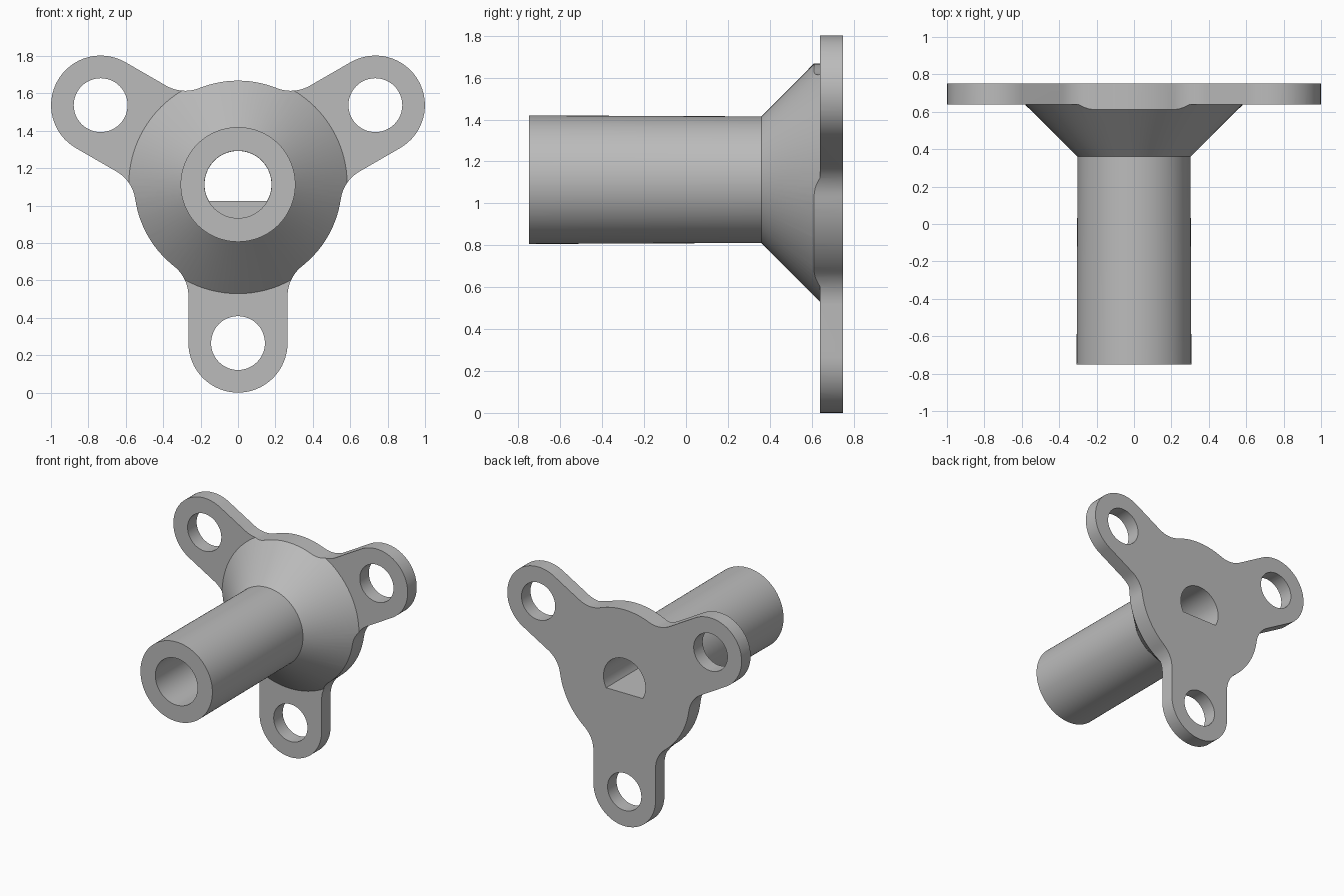
import bpy, bmesh
from math import sin, cos, atan2, asin, radians, degrees, pi
from mathutils import Matrix

if "Cube" in bpy.data.objects:
    bpy.data.objects.remove(bpy.data.objects["Cube"])

CENTRE_Z = 1.113      # height of the tube axis
ARM, ARM_R = 0.848, 0.265
HOLE_R, BORE_R, FLAT = 0.144, 0.18, -0.088
LOBE_R, FILLET_R, FILLET_U = 0.555, 0.204, 0.597
ARM_ANGLES = (-90, 30, 150)

metal = bpy.data.materials.new("plain grey")
metal.use_nodes = True
grey = (0.5, 0.5, 0.5, 1)
metal.diffuse_color = grey
metal.node_tree.nodes["Principled BSDF"].inputs["Base Color"].default_value = grey


def arc(cx, cy, r, start, end, n):
    """Points on an arc, angles in degrees, both ends included."""
    steps = [radians(start + (end - start) * i / n) for i in range(n + 1)]
    return [(cx + r * cos(t), cy + r * sin(t)) for t in steps]


def finish(bm, name):
    bmesh.ops.remove_doubles(bm, verts=bm.verts, dist=1e-5)
    bmesh.ops.recalc_face_normals(bm, faces=bm.faces)
    mesh = bpy.data.meshes.new(name)
    bm.to_mesh(mesh)
    bm.free()
    mesh.materials.append(metal)
    obj = bpy.data.objects.new(name, mesh)
    bpy.context.collection.objects.link(obj)
    return obj


def prism(name, points, y0, y1):
    """Extrude an outline around the tube axis from y0 to y1."""
    bm = bmesh.new()
    face = bm.faces.new([bm.verts.new((x, y0, CENTRE_Z + z)) for x, z in points])
    new = bmesh.ops.extrude_face_region(bm, geom=[face])["geom"]
    moved = [v for v in new if isinstance(v, bmesh.types.BMVert)]
    bmesh.ops.translate(bm, verts=moved, vec=(0, y1 - y0, 0))
    return finish(bm, name)


def lathe(name, profile, segments=96):
    """Spin a closed (radius, y) profile around the tube axis."""
    bm = bmesh.new()
    verts = [bm.verts.new((r, y, CENTRE_Z)) for r, y in profile]
    edges = [bm.edges.new((v, verts[i - 1])) for i, v in enumerate(verts)]
    bmesh.ops.spin(bm, geom=verts + edges, cent=(0, 0, CENTRE_Z), axis=(0, 1, 0),
                   angle=2 * pi, steps=segments, use_duplicate=False)
    return finish(bm, name)


def cut(target, cutter):
    mod = target.modifiers.new("cut", "BOOLEAN")
    mod.operation, mod.solver, mod.object = "DIFFERENCE", "EXACT", cutter
    bpy.context.view_layer.objects.active = target
    bpy.ops.object.modifier_apply(modifier=mod.name)
    bpy.data.objects.remove(cutter)


# Three-armed outline: fillet, rounded arm end, fillet, round lobe, repeated
side = ARM_R + FILLET_R
th = degrees(atan2(side, FILLET_U))
third = (arc(FILLET_U, -side, FILLET_R, 180 - th, 90, 10)
         + arc(ARM, 0, ARM_R, -90, 90, 32)
         + arc(FILLET_U, side, FILLET_R, -90, th - 180, 10)
         + arc(0, 0, LOBE_R, th, 120 - th, 14)[1:-1])
outline = []
for angle in ARM_ANGLES:
    turn = Matrix.Rotation(radians(angle), 2)
    c, s = cos(radians(angle)), sin(radians(angle))
    outline += [(u * c - v * s, u * s + v * c) for u, v in third]

# Solid block with the outline, turned down to the plate, cone and tube
hub = prism("flanged_hub", outline, -0.75, 0.75)
cut(hub, lathe("turning_cutter", [(0.307, -0.8), (0.302, 0.36), (0.584, 0.64),
                                  (1.5, 0.64), (1.5, -0.8)]))

# Bolt holes through the arms
for angle in ARM_ANGLES:
    a = radians(angle)
    ring = arc(ARM * cos(a), ARM * sin(a), HOLE_R, 0, 360, 48)[:-1]
    cut(hub, prism("hole_cutter", ring, 0.5, 0.9))

# Round bore from the front, D-shaped bore through to the back
cut(hub, prism("bore_cutter", arc(0, 0, BORE_R, 0, 360, 64)[:-1], -0.9, 0.0))
inner = BORE_R - 0.001
low = degrees(asin(FLAT / inner))
cut(hub, prism("flat_bore_cutter", arc(0, 0, inner, low, 180 - low, 44), -0.1, 0.9))

# Smooth curved walls, crisp edges
bpy.ops.object.select_all(action="DESELECT")
hub.select_set(True)
bpy.context.view_layer.objects.active = hub
bpy.ops.object.shade_smooth_by_angle(angle=radians(25))
